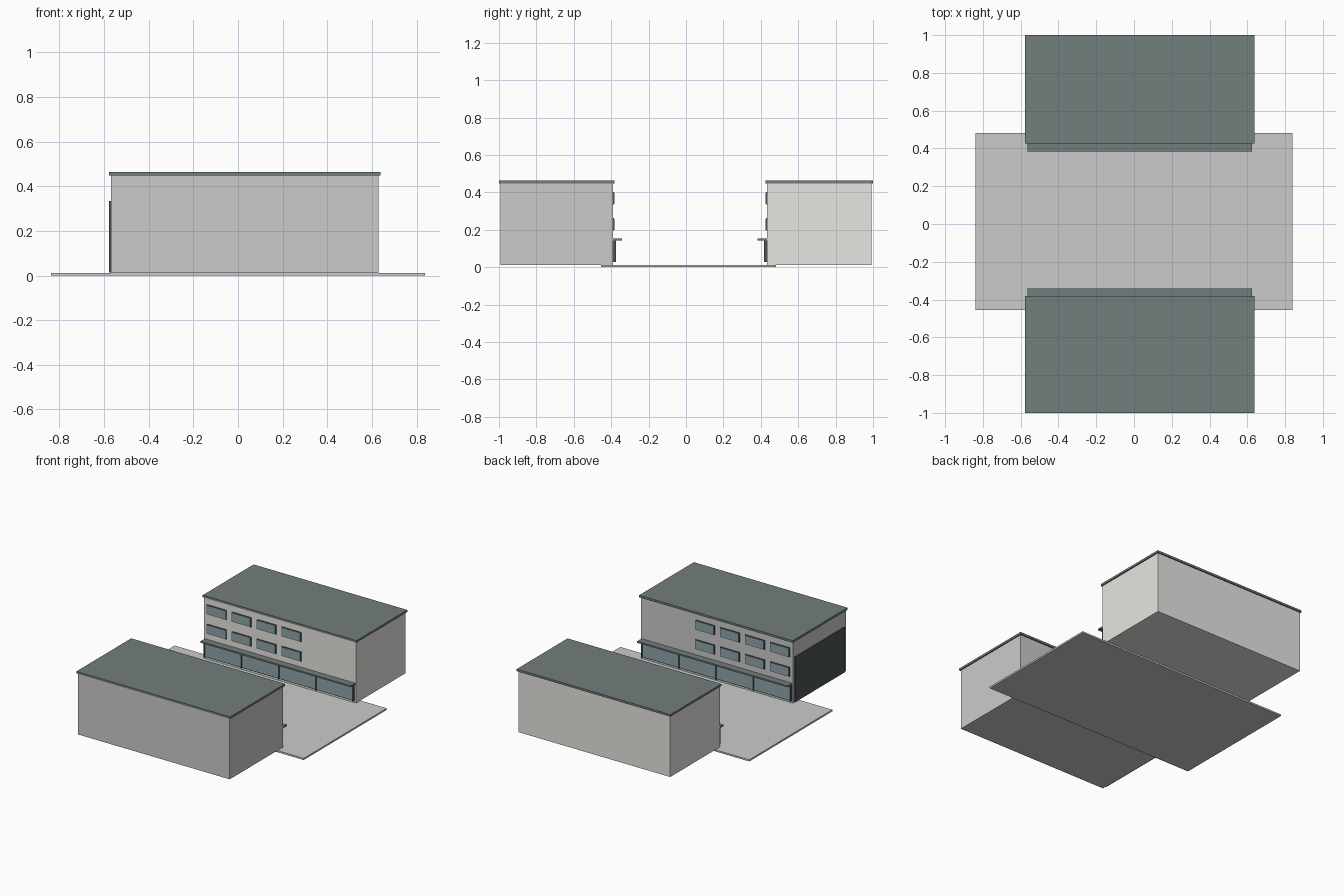
import bpy

if "Cube" in bpy.data.objects:
    bpy.data.objects.remove(bpy.data.objects["Cube"])


def material(name, r, g, b):
    m = bpy.data.materials.new(name)
    m.diffuse_color = (r, g, b, 1)
    m.use_nodes = True
    m.node_tree.nodes["Principled BSDF"].inputs["Base Color"].default_value = m.diffuse_color
    return m


ROOF = material("slate_green", 0.17, 0.21, 0.20)
WALL = material("warm_plaster", 0.80, 0.79, 0.76)
GLASS = material("blue_glass", 0.28, 0.38, 0.40)
DARK = material("dark_trim", 0.07, 0.09, 0.09)


def box(name, x, y, z, mat=None):
    """Box from (low, high) ranges on each axis."""
    spans = [(min(r), max(r)) for r in (x, y, z)]
    bpy.ops.mesh.primitive_cube_add(size=1, location=[(a + b) / 2 for a, b in spans])
    ob = bpy.context.object
    ob.name = name
    ob.scale = [b - a for a, b in spans]
    bpy.ops.object.transform_apply(location=False, rotation=False, scale=True)
    if mat:
        ob.data.materials.append(mat)
    return ob


def building(name, face, back, roof_face, roof_back, out, wall):
    """Block whose street facade lies at y = face and looks along out (+1 or -1)."""
    def front(depth):
        return (face - out * 0.002, face + out * depth)

    box(name + "_body", (-0.57, 0.63), (face, back), (0.012, 0.45), wall)
    box(name + "_roof", (-0.577, 0.638), (roof_face, roof_back), (0.448, 0.463), ROOF)
    box(name + "_canopy", (-0.565, 0.625), front(0.05), (0.142, 0.153), ROOF)

    # Shopfront: dark frame, four glass bays, mullions between them
    x0, x1 = -0.56, 0.615
    bay = (x1 - x0) / 4
    box(name + "_shopfront_frame", (x0, x1), front(0.008), (0.027, 0.142), DARK)
    for i in range(4):
        a = x0 + i * bay
        box(f"{name}_shop_glass_{i}", (a + 0.005, a + bay - 0.005), front(0.013),
            (0.034, 0.137), GLASS)
    for i in range(5):
        c = x0 + i * bay
        box(f"{name}_mullion_{i}", (c - 0.004, c + 0.004), front(0.017),
            (0.027, 0.142), DARK)

    # Two rows of four upper windows
    for row, z in enumerate((0.229, 0.368)):
        for col in range(4):
            c = -0.47 + col * 0.197
            box(f"{name}_window_frame_{row}_{col}", (c - 0.077, c + 0.077), front(0.005),
                (z - 0.034, z + 0.034), DARK)
            box(f"{name}_window_glass_{row}_{col}", (c - 0.072, c + 0.072), front(0.008),
                (z - 0.030, z + 0.030), GLASS)


# Street slab between the two blocks
box("street_slab", (-0.838, 0.838), (-0.455, 0.482), (0, 0.012))

building("south_block", -0.391, -0.993, -0.382, -1.0, 1, None)
building("north_block", 0.433, 0.992, 0.426, 1.0, -1, WALL)

# Dark panel on the west end of the south block
box("south_side_panel", (-0.578, -0.568), (-0.972, -0.41), (0.014, 0.335), DARK)
